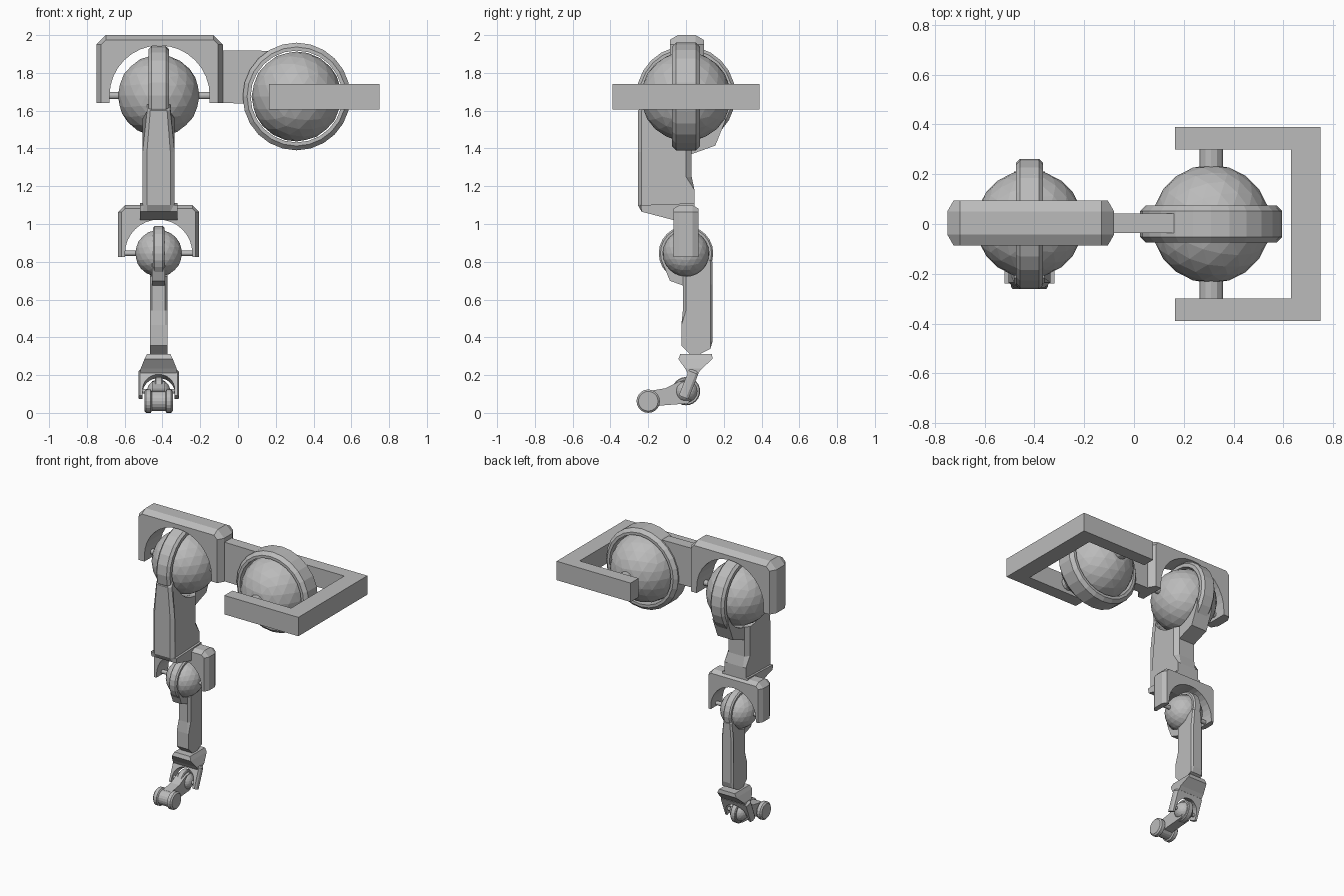
import bpy, bmesh, math
from math import sin, cos, radians
from mathutils import Matrix, Vector

if "Cube" in bpy.data.objects:
    bpy.data.objects.remove(bpy.data.objects["Cube"])

grey = bpy.data.materials.new("plain grey")
grey.diffuse_color = (0.5, 0.5, 0.5, 1)
grey.use_nodes = True
grey.node_tree.nodes["Principled BSDF"].inputs["Base Color"].default_value = grey.diffuse_color


def finish(name, bm, matrix=None):
    bmesh.ops.remove_doubles(bm, verts=bm.verts, dist=1e-5)
    bmesh.ops.recalc_face_normals(bm, faces=bm.faces)
    if matrix:
        bm.transform(matrix)
    me = bpy.data.meshes.new(name)
    bm.to_mesh(me)
    bm.free()
    me.materials.append(grey)
    ob = bpy.data.objects.new(name, me)
    bpy.context.collection.objects.link(ob)
    return ob


def loft(name, loops, matrix=None):
    """Skin matching closed loops and cap both ends."""
    bm = bmesh.new()
    rows = [[bm.verts.new(p) for p in loop] for loop in loops]
    n = len(rows[0])
    for a, b in zip(rows, rows[1:]):
        for i in range(n):
            j = (i + 1) % n
            bm.faces.new((a[i], a[j], b[j], b[i]))
    bm.faces.new(rows[0])
    bm.faces.new(rows[-1][::-1])
    return finish(name, bm, matrix)


def arc(r, a0, a1, n, cx=0, cz=0):
    return [(cx + r * cos(radians(a0 + (a1 - a0) * i / n)),
             cz + r * sin(radians(a0 + (a1 - a0) * i / n))) for i in range(n + 1)]


def plate_x(name, pts, hw, matrix, chamfer=0.0):
    """Side (y, z) profile given thickness along x."""
    return loft(name, [[(x, y, z) for y, z in pts] for x in (-hw, hw)], matrix)


def lathe(name, prof, seg, matrix, closed=True):
    """Revolve (radius, height) round the local z axis."""
    bm = bmesh.new()
    rows = [[bm.verts.new((r * cos(2 * math.pi * k / seg), r * sin(2 * math.pi * k / seg), h))
             for r, h in prof] for k in range(seg)]
    m = len(prof)
    for k in range(seg):
        a, b = rows[k], rows[(k + 1) % seg]
        for i in range(m if closed else m - 1):
            j = (i + 1) % m
            bm.faces.new((a[i], b[i], b[j], a[j]))
    if not closed:
        bm.faces.new([r[0] for r in rows])
        bm.faces.new([r[-1] for r in rows])
    return finish(name, bm, matrix)


def ball(name, c, r):
    bm = bmesh.new()
    bmesh.ops.create_icosphere(bm, subdivisions=3, radius=r)
    return finish(name, bm, Matrix.Translation(c))


def box(name, lo, hi):
    bm = bmesh.new()
    bmesh.ops.create_cube(bm, size=1)
    lo, hi = Vector(lo), Vector(hi)
    return finish(name, bm, Matrix.Translation((lo + hi) / 2) @ Matrix.Diagonal((*(hi - lo), 1)))


def at(c, axis="Z"):
    m = Matrix.Translation(c)
    if axis == "X":
        m = m @ Matrix.Rotation(math.pi / 2, 4, "Y")
    if axis == "Y":
        m = m @ Matrix.Rotation(math.pi / 2, 4, "X")
    return m


def ring(name, c, axis, r0, r1, hw, ch):
    lathe(name, [(r0, -hw), (r1 - ch, -hw), (r1, -hw + ch), (r1, hw - ch), (r1 - ch, hw), (r0, hw)],
          24, at(c, axis))


def pin(name, c, axis, r, half):
    lathe(name, [(r, -half), (r, half)], 12, at(c, axis), closed=False)


def yoke(name, c, w, top, bottom, r, d, ch, tilt=0.0):
    """Arched hanger with chamfered outer rim."""
    def outline(y, i):
        k = ch * 2
        pts = [(-r, bottom), (-w + i, bottom), (-w + i, top - k), (-w + k, top - i),
               (w - k, top - i), (w - i, top - k), (w - i, bottom), (r, bottom)]
        return [(x, y, z) for x, z in pts + arc(r, 0, 180, 16)]
    loft(name, [outline(-d, ch), outline(-d * 0.52, 0), outline(d * 0.52, 0), outline(d, ch)],
         Matrix.Translation(c) @ Matrix.Rotation(tilt, 4, "X"))


def limb(name, c, s, k, flip):
    """Arm segment wrapped under its joint ball; s scales the joint, k the length."""
    def zmap(z):
        return z * s if z > -0.31 else -0.31 * s + (z + 0.31) * k
    m = Matrix.Translation(c) @ Matrix.Rotation(math.pi if flip else 0, 4, "Z")
    body = arc(0.222, 192, 278, 8) + [(0.03, -0.31), (0.03, -0.43), (0.045, -0.5), (0.045, -0.6),
                                      (-0.07, -0.655), (-0.235, -0.615), (-0.255, -0.58),
                                      (-0.255, -0.30), (-0.255, -0.08)]
    def layer(x, y0, y1):
        out = []
        for y, z in body:
            hi = y1 if z > -0.48 else 0.045
            taper = 0.72 if z > -0.09 else 1
            out.append((x * s * taper, min(max(y, y0), hi) * s, zmap(z)))
        return out
    loft(name + "_body", [layer(-0.085, -0.235, 0.0), layer(-0.062, -0.255, 0.03),
                          layer(0.062, -0.255, 0.03), layer(0.085, -0.235, 0.0)], m)
    chin = arc(0.222, 262, 338, 8) + [(0.21, -0.13), (0.155, -0.265), (0.03, -0.31), (-0.03, -0.31)]
    plate_x(name + "_socket", [(y * s, z * s) for y, z in chin], 0.062 * s, m)
    ring(name + "_hoop", c, "X", 0.222 * s, 0.262 * s, 0.054 * s, 0.016 * s)


AX = -0.42                      # arm centre line
S = (AX, 0, 1.68)               # upper joint
E = (AX, 0, 0.845)              # elbow
W = (AX, 0, 0.115)              # wrist
B = (0.31, 0, 1.675)            # body mount

# Square mounting bracket with pins
for y in (-0.345, 0.345):
    box("bracket_arm", (0.165, y - 0.045, 1.605), (0.64, y + 0.045, 1.74))
    pin("bracket_pin", (B[0], y * 0.77, B[2]), "Y", 0.047, 0.055)
box("bracket_back", (0.63, -0.39, 1.605), (0.75, 0.39, 1.74))

# Mount ball, its hoop and the joining plate
ball("mount_ball", B, 0.238)
ring("mount_hoop", B, "Y", 0.243, 0.285, 0.075, 0.023)
link = [(-0.1, 1.64), (-0.1, 1.92)] + arc(0.262, 113, 188, 8, B[0], B[2])
loft("joining_plate", [[(x, y, z) for x, z in link] for y in (-0.036, 0.042)])

# Upper joint and upper arm
yoke("upper_yoke", (AX + 0.005, 0.004, 1.68), 0.335, 0.32, -0.04, 0.265, 0.09, 0.025)
ball("upper_ball", S, 0.216)
pin("upper_pin", S, "X", 0.019, 0.325)
limb("upper_arm", S, 1.0, 1.0, False)
collar = [(-0.24, 1.10), (0.045, 1.11), (0.045, 1.04), (-0.07, 1.022), (-0.235, 1.065)]
plate_x("elbow_collar", collar, 0.1, Matrix.Translation((AX, 0, 0)))

# Elbow and forearm
yoke("elbow_yoke", E, 0.214, 0.255, -0.02, 0.178, 0.066, 0.018)
ball("elbow_ball", E, 0.124)
pin("elbow_pin", E, "X", 0.014, 0.21)
limb("forearm", E, 0.55, 1.1, True)

# Wrist block: narrow at the top, flaring then tapering to the yoke
loft("wrist_block", [[(AX + x * w, y, z) for x, y in ((-1, y0), (1, y0), (1, y1), (-1, y1))]
                     for w, y0, y1, z in ((0.062, -0.03, 0.138, 0.312), (0.075, -0.04, 0.14, 0.285),
                                          (0.095, -0.005, 0.085, 0.235), (0.095, 0.015, 0.055, 0.2))])
yoke("wrist_yoke", W, 0.108, 0.122, -0.035, 0.085, 0.027, 0.008, -0.38)
ball("wrist_ball", W, 0.062)
pin("wrist_pin", W, "X", 0.012, 0.1)
ring("wrist_hoop", W, "X", 0.06, 0.075, 0.02, 0.005)

# Hand link and grooved roller
hand = [(-0.2, 0.115), (-0.11, 0.13), (-0.04, 0.165), (0.01, 0.17), (0.03, 0.075),
        (0.01, 0.05), (-0.12, 0.04), (-0.2, 0.03)]
plate_x("hand_link", hand, 0.034, Matrix.Translation((AX, 0, 0)))
half = [(0.052, 0.075), (0.062, 0.066), (0.062, 0.042), (0.052, 0.036)]
lathe("hand_roller", half + [(r, -h) for r, h in reversed(half)], 20,
      at((AX, -0.2, 0.062), "X"), closed=False)
